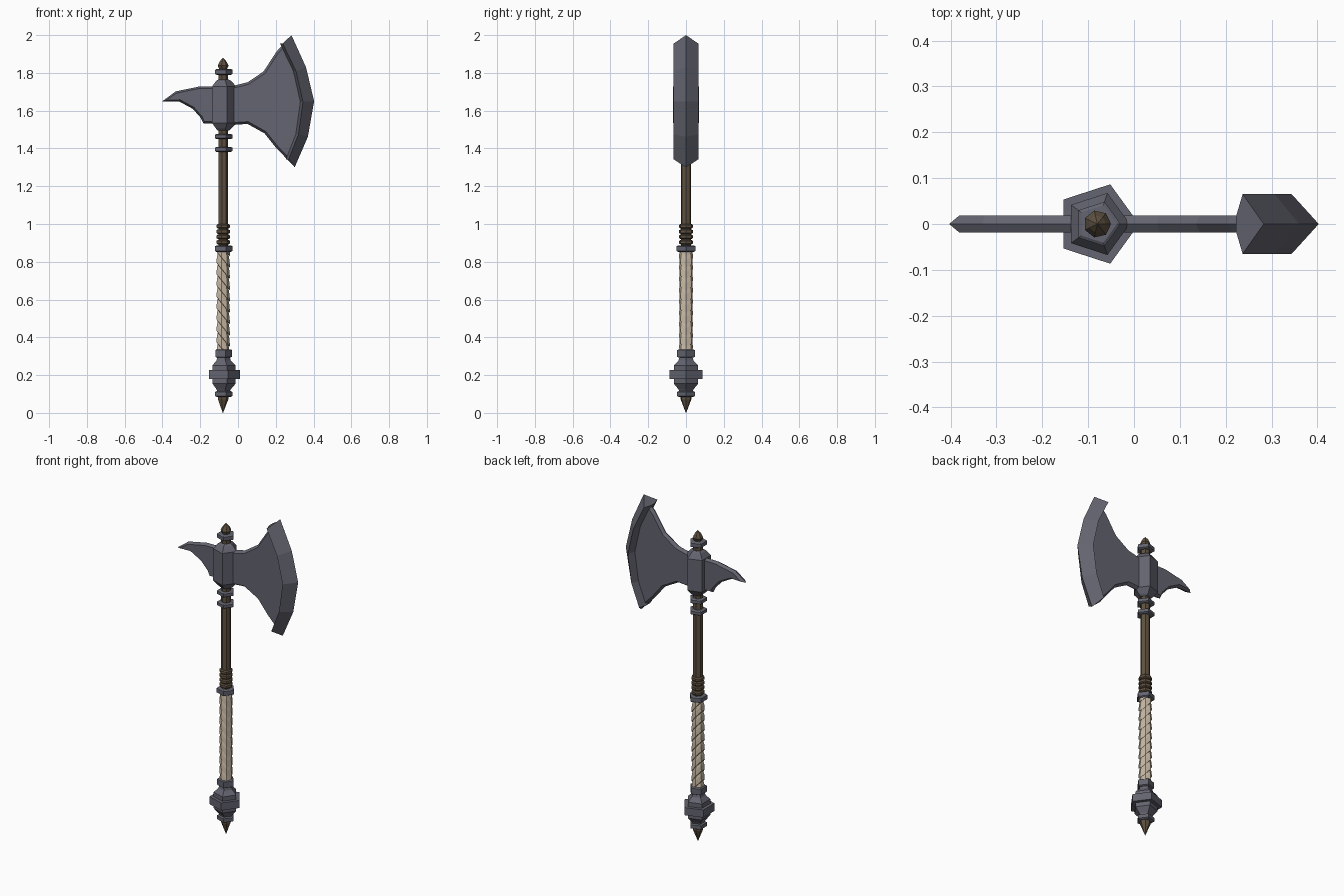
import bpy, bmesh, math
from mathutils import Vector

if "Cube" in bpy.data.objects:
    bpy.data.objects.remove(bpy.data.objects["Cube"])

CX = -0.08  # shaft axis


def material(name, rgb):
    m = bpy.data.materials.new(name)
    m.diffuse_color = (*rgb, 1)
    m.use_nodes = True
    m.node_tree.nodes["Principled BSDF"].inputs["Base Color"].default_value = m.diffuse_color
    return m


METAL = material("dark steel", (0.125, 0.128, 0.16))
WOOD = material("brown wood", (0.115, 0.083, 0.052))
CLOTH = material("pale wrap", (0.56, 0.47, 0.365))


def finish(name, bm, mat):
    bmesh.ops.recalc_face_normals(bm, faces=bm.faces)
    me = bpy.data.meshes.new(name)
    bm.to_mesh(me)
    bm.free()
    me.materials.append(mat)
    ob = bpy.data.objects.new(name, me)
    bpy.context.collection.objects.link(ob)
    return ob


def loft(name, rings, mat):
    """Skin a list of equal-length closed rings and cap both ends."""
    bm = bmesh.new()
    rows = [[bm.verts.new(p) for p in r] for r in rings]
    n = len(rows[0])
    for a, b in zip(rows, rows[1:]):
        for i in range(n):
            j = (i + 1) % n
            bm.faces.new((a[i], a[j], b[j], b[i]))
    bm.faces.new(rows[0])
    bm.faces.new(rows[-1])
    return finish(name, bm, mat)


def lathe(name, prof, n, mat):
    """Faceted turned part, one corner pointing to +x; prof = (radius, z)."""
    ang = [2 * math.pi * i / n for i in range(n)]
    return loft(name, [[(CX + r * math.cos(a), r * math.sin(a), z) for a in ang]
                       for r, z in prof], mat)


def plate(name, pts, thick, inset, mat):
    """Thin plate with a sharp outline at y=0 bevelled to flat faces at +-thick."""
    P = [Vector(p) for p in pts]
    n = len(P)
    area = sum(P[i - 1].x * P[i].y - P[i].x * P[i - 1].y for i in range(n))
    s = 1 if area > 0 else -1
    inner = []
    for i in range(n):
        d1 = (P[i] - P[i - 1]).normalized()
        d2 = (P[(i + 1) % n] - P[i]).normalized()
        n1, n2 = Vector((-d1.y, d1.x)) * s, Vector((-d2.y, d2.x)) * s
        m = (n1 + n2).normalized()
        inner.append(P[i] + m * inset / max(m.dot(n1), 0.45))
    return loft(name, [[(p.x, -thick, p.y) for p in inner],
                       [(p.x, 0, p.y) for p in P],
                       [(p.x, thick, p.y) for p in inner]], mat)


# wooden shaft with top finial and bottom point
lathe("shaft", [(0.027, 0.27), (0.027, 1.80)], 7, WOOD)
lathe("top_finial", [(0.022, 1.78), (0.022, 1.82), (0.03, 1.838), (0.019, 1.86), (0.001, 1.88)], 7, WOOD)
lathe("bottom_point", [(0.001, 0.0), (0.029, 0.072), (0.029, 0.10)], 7, WOOD)

# wooden bands above the grip
for i in range(4):
    z = 0.892 + i * 0.028
    lathe(f"shaft_band_{i}", [(0.03, z), (0.037, z + 0.005), (0.037, z + 0.019), (0.03, z + 0.024)], 7, WOOD)

# steel collars
for i, (z0, z1, r) in enumerate([(0.085, 0.115, 0.05), (0.293, 0.336, 0.049), (0.853, 0.886, 0.052),
                                 (1.382, 1.408, 0.051), (1.45, 1.476, 0.051), (1.79, 1.82, 0.051)]):
    c = 0.004
    lathe(f"collar_{i}", [(r - 0.008, z0), (r, z0 + c), (r, z1 - c), (r - 0.008, z1)], 5, METAL)

# pommel
lathe("pommel", [(0.035, 0.11), (0.042, 0.125), (0.068, 0.155), (0.068, 0.18), (0.091, 0.18), (0.091, 0.226),
                 (0.068, 0.226), (0.068, 0.252), (0.042, 0.277), (0.035, 0.30)], 5, METAL)

# axe head socket
lathe("head_socket", [(0.032, 1.495), (0.045, 1.505), (0.071, 1.535), (0.071, 1.727), (0.045, 1.757), (0.03, 1.765)], 5, METAL)

# grip wrap: overlapping bands tilted down towards +x
N, STEP, TILT = 7, 0.06, 1.2
rings = []
for k in range(-2, 12):
    for r, dz in ((0.038, 0.0), (0.035, 0.035), (0.030, 0.057)):
        ring = []
        for i in range(N):
            a = 2 * math.pi * i / N
            z = 0.335 + k * STEP + dz - TILT * r * math.cos(a)
            ring.append((CX + r * math.cos(a), r * math.sin(a), min(max(z, 0.32), 0.87)))
        rings.append(ring)
loft("grip_wrap", rings, CLOTH)

# blade body
plate("blade_body", [(-0.06, 1.73), (-0.02, 1.733), (0.05, 1.75), (0.135, 1.807), (0.204, 1.913), (0.272, 1.988),
                     (0.33, 1.82), (0.362, 1.65), (0.335, 1.47), (0.288, 1.315), (0.204, 1.40),
                     (0.14, 1.48), (0.05, 1.53), (-0.02, 1.525), (-0.06, 1.525)], 0.018, 0.012, METAL)

# thick cutting edge: cutting line (x, z) and its shoulder line (x, z)
W, T = 0.065, 0.018
stations = [((0.283, 2.0), (0.237, 1.955)), ((0.36, 1.83), (0.307, 1.81)), ((0.403, 1.65), (0.344, 1.647)),
            ((0.37, 1.462), (0.32, 1.475)), ((0.30, 1.30), (0.268, 1.342))]
loft("cutting_edge", [[(e[0], 0, e[1]), (s[0], W, s[1]), (s[0] - 0.014, T, s[1]),
                       (s[0] - 0.014, -T, s[1]), (s[0], -W, s[1])] for e, s in stations], METAL)

# back spike
plate("back_spike", [(-0.10, 1.728), (-0.209, 1.727), (-0.33, 1.702), (-0.403, 1.648), (-0.31, 1.648),
                     (-0.24, 1.61), (-0.198, 1.563), (-0.183, 1.532), (-0.10, 1.532)], 0.018, 0.01, METAL)
